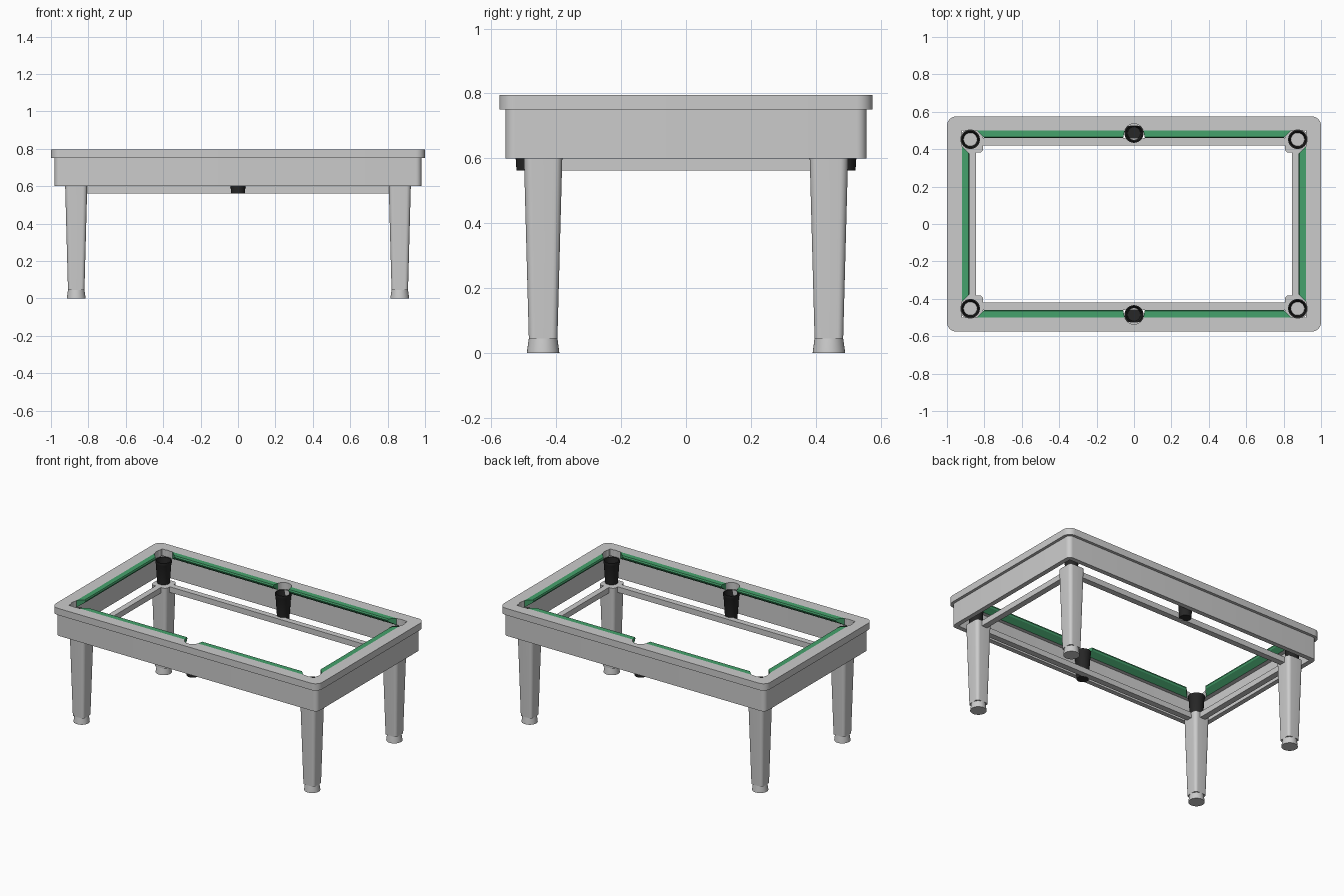
import bpy, bmesh, math
from mathutils import Vector

if "Cube" in bpy.data.objects:
    bpy.data.objects.remove(bpy.data.objects["Cube"])


def material(name, col):
    m = bpy.data.materials.new(name)
    m.diffuse_color = col
    m.use_nodes = True
    m.node_tree.nodes["Principled BSDF"].inputs["Base Color"].default_value = m.diffuse_color
    return m


GREEN = material("green_cloth", (0.06, 0.36, 0.15, 1))
BLACK = material("black_pocket", (0.02, 0.02, 0.02, 1))


def make(name, bm, mat=None, smooth=True):
    bmesh.ops.recalc_face_normals(bm, faces=bm.faces)
    me = bpy.data.meshes.new(name)
    bm.to_mesh(me)
    bm.free()
    ob = bpy.data.objects.new(name, me)
    bpy.context.collection.objects.link(ob)
    if mat:
        me.materials.append(mat)
    if smooth:
        bpy.ops.object.select_all(action='DESELECT')
        ob.select_set(True)
        bpy.context.view_layer.objects.active = ob
        bpy.ops.object.shade_smooth_by_angle(angle=math.radians(35))
    return ob


def rounded_rect(hx, hy, r, seg=8):
    pts = []
    for i, (sx, sy) in enumerate(((1, 1), (-1, 1), (-1, -1), (1, -1))):
        for k in range(seg + 1):
            a = math.radians(90 * i + 90 * k / seg)
            pts.append((sx * (hx - r) + r * math.cos(a), sy * (hy - r) + r * math.sin(a)))
    return pts


def circle(r, n=32):
    return [(r * math.cos(2 * math.pi * k / n), r * math.sin(2 * math.pi * k / n)) for k in range(n)]


def loft(bm, loops, cx=0, cy=0, caps=(True, True), closed=False):
    """Skin a list of (outline, z) loops."""
    rings = [[bm.verts.new((x + cx, y + cy, z)) for x, y in o] for o, z in loops]
    pairs = list(zip(rings, rings[1:])) + ([(rings[-1], rings[0])] if closed else [])
    for a, b in pairs:
        n = len(a)
        for i in range(n):
            bm.faces.new((a[i], a[(i + 1) % n], b[(i + 1) % n], b[i]))
    if not closed:
        if caps[0]:
            bm.faces.new(rings[0])
        if caps[1]:
            bm.faces.new(rings[-1])


def frame(name, outer, inner, z0, z1):
    bm = bmesh.new()
    o, i = rounded_rect(*outer), rounded_rect(*inner)
    loft(bm, [(o, z0), (o, z1), (i, z1), (i, z0)], closed=True)
    return make(name, bm)


CORNERS = [(sx, sy) for sx in (-1, 1) for sy in (-1, 1)]
POCKETS = [(0.875 * sx, 0.452 * sy) for sx, sy in CORNERS] + [(0, 0.485), (0, -0.485)]

# top rail with pocket holes, and apron below it
rail = frame("top_rail", (1.0, 0.575, 0.05), (0.92, 0.5, 0.004), 0.75, 0.796)
bm = bmesh.new()
for x, y in POCKETS:
    loft(bm, [(circle(0.051), 0.7), (circle(0.051), 0.85)], x, y)
cutter = make("pocket_hole_cutter", bm, smooth=False)
cutter.hide_render = True
cutter.hide_viewport = True
mod = rail.modifiers.new("pocket_holes", 'BOOLEAN')
mod.object = cutter
mod.solver = 'EXACT'
frame("apron", (0.981, 0.556, 0.03), (0.95, 0.525, 0.004), 0.6, 0.75)

# pocket cups
for k, (x, y) in enumerate(POCKETS):
    bm = bmesh.new()
    loft(bm, [(circle(0.044), 0.565), (circle(0.044), 0.75), (circle(0.051), 0.75),
              (circle(0.051), 0.735), (circle(0.048), 0.73), (circle(0.037), 0.562)][1:]
         + [], x, y, caps=(False, True))
    loft(bm, [(circle(0.034), 0.567), (circle(0.044), 0.75)], x, y, caps=(True, False))
    bmesh.ops.remove_doubles(bm, verts=bm.verts, dist=1e-5)
    make(f"pocket_cup_{k + 1}", bm, BLACK)


# cushions: profile (distance inward from rail, z) swept between mitred ends
PROFILE = [(0, 0.796), (0.036, 0.796), (0.04, 0.786), (0.035, 0.775), (0, 0.75)]


def cushion(name, a, b, mitre_a, mitre_b, place):
    bm = bmesh.new()
    ends = [[bm.verts.new(place(p, d, z)) for d, z in PROFILE for p in [s + m * d]]
            for s, m in ((a, mitre_a), (b, -mitre_b))]
    n = len(PROFILE)
    for i in range(n):
        j = (i + 1) % n
        bm.faces.new((ends[0][i], ends[0][j], ends[1][j], ends[1][i]))
    bm.faces.new(ends[0])
    bm.faces.new(ends[1])
    make(name, bm, GREEN, smooth=False)


for s, side in ((-1, "front"), (1, "back")):
    for t, end in ((-1, "left"), (1, "right")):
        cushion(f"{side}_{end}_cushion", 0.05, 0.84, 0.2, 1,
                lambda p, d, z: (t * p, s * (0.5 - d), z))
for s, end in ((-1, "left"), (1, "right")):
    cushion(f"{end}_cushion", -0.415, 0.415, 1, 1,
            lambda p, d, z: (s * (0.92 - d), p, z))

# legs, feet
for sx, sy in CORNERS:
    tag = f"{'back' if sy > 0 else 'front'}_{'right' if sx > 0 else 'left'}"
    bm = bmesh.new()
    loft(bm, [(rounded_rect(0.044, 0.044, 0.018), 0.045),
              (rounded_rect(0.059, 0.059, 0.024), 0.6)], 0.865 * sx, 0.44 * sy)
    make(f"{tag}_leg", bm)
    bm = bmesh.new()
    loft(bm, [(circle(0.05), 0), (circle(0.049), 0.01), (circle(0.044), 0.046)], 0.865 * sx, 0.44 * sy)
    make(f"{tag}_foot", bm)

# stretchers between the legs
for name, hx, hy, cx, cy in (("front_stretcher", 0.83, 0.02, 0, -0.44), ("back_stretcher", 0.83, 0.02, 0, 0.44),
                             ("left_stretcher", 0.02, 0.40, -0.865, 0), ("right_stretcher", 0.02, 0.40, 0.865, 0)):
    bm = bmesh.new()
    o = [(hx, hy), (-hx, hy), (-hx, -hy), (hx, -hy)]
    loft(bm, [(o, 0.562), (o, 0.6)], cx, cy)
    make(name, bm, smooth=False)
